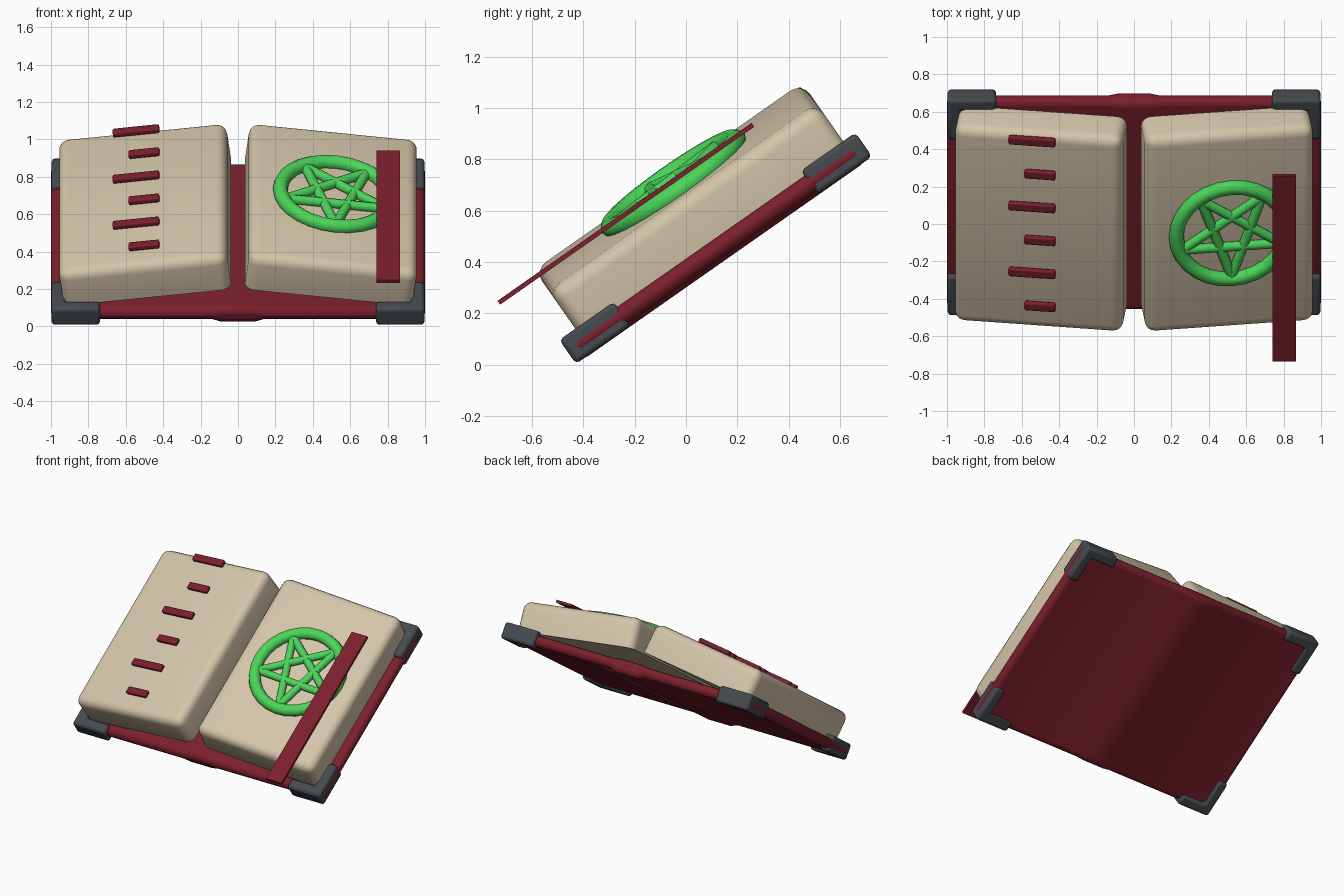
import bpy, bmesh, math
from mathutils import Matrix, Vector

if "Cube" in bpy.data.objects:
    bpy.data.objects.remove(bpy.data.objects["Cube"])

# The book is laid out flat (x across, y up the page, z out of the page), then leaned back
LEAN = Matrix.Rotation(math.radians(35), 4, 'X')
TILT = math.radians(7)
MID = 0.355


def material(name, rgb, roughness=0.6):
    m = bpy.data.materials.new(name)
    m.use_nodes = True
    m.diffuse_color = (*rgb, 1)
    bsdf = m.node_tree.nodes["Principled BSDF"]
    bsdf.inputs["Base Color"].default_value = (*rgb, 1)
    bsdf.inputs["Roughness"].default_value = roughness
    return m


RED = material("dark red leather", (0.20, 0.014, 0.026))
PAPER = material("cream paper", (0.66, 0.56, 0.40))
GREY = material("grey metal", (0.06, 0.07, 0.08))
GREEN = material("bright green", (0.07, 0.66, 0.10))


def finish(name, bm, mat, place=Matrix(), bevel=0, segments=2, angle=50):
    bmesh.ops.recalc_face_normals(bm, faces=bm.faces)
    me = bpy.data.meshes.new(name)
    bm.to_mesh(me)
    bm.free()
    me.materials.append(mat)
    ob = bpy.data.objects.new(name, me)
    bpy.context.collection.objects.link(ob)
    ob.matrix_world = LEAN @ place
    if bevel:
        mod = ob.modifiers.new("Rounded edges", 'BEVEL')
        mod.width, mod.segments = bevel, segments
        mod.limit_method, mod.angle_limit = 'ANGLE', math.radians(50)
    bpy.ops.object.select_all(action='DESELECT')
    ob.select_set(True)
    bpy.context.view_layer.objects.active = ob
    bpy.ops.object.shade_smooth_by_angle(angle=math.radians(angle))
    return ob


def box(size):
    bm = bmesh.new()
    bmesh.ops.create_cube(bm, size=1, matrix=Matrix.Diagonal((*size, 1)))
    return bm


def prism(points, offset):
    bm = bmesh.new()
    face = bm.faces.new([bm.verts.new(p) for p in points])
    out = bmesh.ops.extrude_face_region(bm, geom=[face])
    moved = [v for v in out["geom"] if isinstance(v, bmesh.types.BMVert)]
    bmesh.ops.translate(bm, verts=moved, vec=offset)
    return bm


# Cover with a raised spine
half = [(0.09, 0.246), (0.14, 0.264), (1.0, 0.264), (1.0, 0.338), (0.14, 0.338), (0.09, 0.346)]
profile = half + [(-x, z) for x, z in reversed(half)]
finish("cover", prism([(x, -0.33, z) for x, z in profile], (0, 1.37, 0)),
       RED, bevel=0.034, segments=3)

# Metal corner guards
ARM, LENGTH = 0.075, 0.26
for sx, side in ((1, "left"), (-1, "right")):
    for sy, end in ((1, "back"), (-1, "front")):
        ell = [(0, 0), (LENGTH, 0), (LENGTH, ARM), (ARM, ARM), (ARM, LENGTH), (0, LENGTH)]
        pts = [(sx * (0.997 - a), MID + sy * (0.705 - b), 0.248) for a, b in ell]
        finish(f"corner_guard_{end}_{side}", prism(pts, (0, 0, 0.114)), GREY, bevel=0.018)

# Page blocks, inner edges raised, all edges but the lower ones rounded
for sx, side in ((1, "left"), (-1, "right")):
    bm = box((0.905, 1.275, 0.215))
    upper = [e for e in bm.edges if max(v.co.z for v in e.verts) > 0]
    bmesh.ops.bevel(bm, geom=upper, offset=0.055, segments=4, profile=0.5, affect='EDGES')
    place = Matrix.Translation((sx * 0.5, 0.364, 0.486)) @ Matrix.Rotation(sx * TILT, 4, 'Y')
    finish(f"page_block_{side}", bm, PAPER, place, angle=40)

# Writing lines, alternately long and short
for i in range(6):
    length = 0.165 if i % 2 else 0.25
    place = (Matrix.Translation((-0.42 - length / 2, 0.963 - 0.215 * i, 0.618 - length * 0.06))
             @ Matrix.Rotation(-TILT, 4, 'Y'))
    finish(f"writing_line_{i + 1}", box((length, 0.05, 0.03)), RED, place, bevel=0.008)

# Bookmark ribbon
finish("ribbon", box((0.125, 1.21, 0.018)), RED, Matrix.Translation((0.803, 0.145, 0.616)))

# Ring and five-pointed star on the left page
emblem = Matrix.Translation((0.522, 0.365, 0.606)) @ Matrix.Rotation(TILT, 4, 'Y')
R, TUBE, STEPS, SIDES = 0.298, 0.04, 28, 10
bm = bmesh.new()
rings = []
for i in range(STEPS):
    turn = Matrix.Rotation(math.tau * i / STEPS, 3, 'Z')
    rings.append([bm.verts.new(turn @ Vector((R + TUBE * math.cos(math.tau * j / SIDES), 0,
                                              TUBE * math.sin(math.tau * j / SIDES))))
                  for j in range(SIDES)])
for i, ring in enumerate(rings):
    after = rings[(i + 1) % STEPS]
    for j in range(SIDES):
        k = (j + 1) % SIDES
        bm.faces.new((ring[j], after[j], after[k], ring[k]))
finish("emblem_ring", bm, GREEN, emblem)

bm = bmesh.new()
tips = [Vector((math.cos(a), math.sin(a), 0)) * 0.28
        for a in (math.radians(-90 + 72 * i) for i in range(5))]
for i, a in enumerate(tips):
    b = tips[(i + 2) % 5]
    turn = (b - a).to_track_quat('Z', 'Y').to_matrix().to_4x4()
    bmesh.ops.create_cone(bm, cap_ends=True, segments=8, radius1=0.027, radius2=0.027,
                          depth=(b - a).length, matrix=Matrix.Translation((a + b) / 2) @ turn)
finish("emblem_star", bm, GREEN, emblem)
